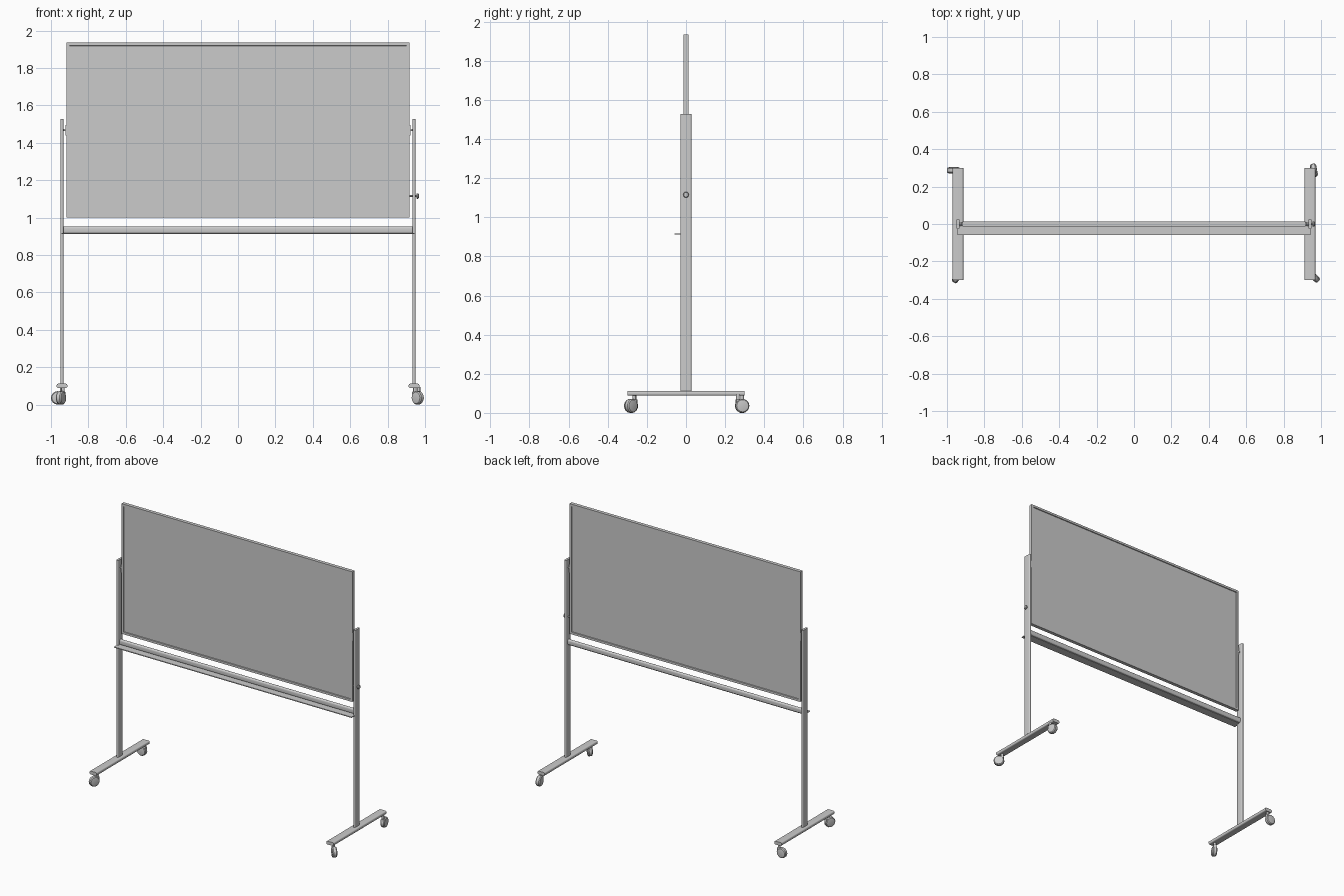
import bpy, bmesh, math
from mathutils import Vector, Matrix

if "Cube" in bpy.data.objects:
    bpy.data.objects.remove(bpy.data.objects["Cube"])


def finish(bm, name, smooth=True):
    bmesh.ops.recalc_face_normals(bm, faces=bm.faces)
    me = bpy.data.meshes.new(name)
    bm.to_mesh(me)
    bm.free()
    ob = bpy.data.objects.new(name, me)
    bpy.context.collection.objects.link(ob)
    if smooth:
        bpy.ops.object.select_all(action='DESELECT')
        bpy.context.view_layer.objects.active = ob
        ob.select_set(True)
        bpy.ops.object.shade_smooth_by_angle(angle=math.radians(35))
    return ob


def box(name, lo, hi):
    bm = bmesh.new()
    lo, hi = Vector(lo), Vector(hi)
    size = hi - lo
    bmesh.ops.create_cube(bm, size=1, matrix=Matrix.Translation((lo + hi) / 2) @ Matrix.Diagonal((*size, 1)))
    return finish(bm, name, False)


def tube(name, start, end, u, v, w, h, r, seg=5):
    """Bar with a rounded-rectangle section, w along u and h along v."""
    bm = bmesh.new()
    start, end, u, v = map(Vector, (start, end, u, v))
    ring = []
    for q, (sx, sy) in enumerate(((1, 1), (-1, 1), (-1, -1), (1, -1))):
        for i in range(seg + 1):
            a = math.radians(90 * q + 90 * i / seg)
            ring.append(u * (sx * (w / 2 - r) + r * math.cos(a)) + v * (sy * (h / 2 - r) + r * math.sin(a)))
    face = bm.faces.new([bm.verts.new(start + p) for p in ring])
    ext = bmesh.ops.extrude_face_region(bm, geom=[face])
    bmesh.ops.translate(bm, verts=[g for g in ext['geom'] if isinstance(g, bmesh.types.BMVert)], vec=end - start)
    if face.is_valid and len(bm.faces) == len(ring) + 1:
        bm.faces.new([e for e in face.verts])
    return finish(bm, name)


def lathe(name, profile, loc, axis, n=20):
    """Revolve (radius, height) points, joined ring by ring, around axis."""
    bm = bmesh.new()
    rot = Vector(axis).to_track_quat('Z', 'Y').to_matrix()
    rings = []
    for r, z in profile:
        rings.append([bm.verts.new(Vector(loc) + rot @ Vector((r * math.cos(2 * math.pi * i / n),
                      r * math.sin(2 * math.pi * i / n), z))) for i in range(n)])
    for a, b in zip(rings, rings[1:]):
        for i in range(n):
            bm.faces.new((a[i], a[(i + 1) % n], b[(i + 1) % n], b[i]))
    bm.faces.new(rings[0])
    bm.faces.new(rings[-1])
    return finish(bm, name)


X, Y, Z = (1, 0, 0), (0, 1, 0), (0, 0, 1)

# Board: frame with a recessed panel on both faces
W, Z0, Z1, T, F = 0.917, 1.0, 1.935, 0.0125, 0.022
bm = bmesh.new()
bmesh.ops.create_cube(bm, size=1, matrix=Matrix.Translation((0, 0, (Z0 + Z1) / 2)) @ Matrix.Diagonal((2 * W, 2 * T, Z1 - Z0, 1)))
bm.normal_update()
sides = [f for f in bm.faces if abs(f.normal.y) > 0.9]
bmesh.ops.inset_individual(bm, faces=sides, thickness=F)
bmesh.ops.inset_individual(bm, faces=sides, thickness=0.002, depth=-0.006)
finish(bm, "board", False)

# Tray and crossbar
tube("crossbar", (-0.936, 0, 0.933), (0.936, 0, 0.933), Y, Z, 0.022, 0.038, 0.0105)
box("pen_tray", (-0.944, -0.06, 0.911), (0.944, 0.0, 0.917))

# Posts, feet and pivots on both sides
for s, side in ((-1, "left"), (1, "right")):
    x = 0.941 * s
    tube("post_" + side, (x, 0, 0.105), (x, 0, 1.527), X, Y, 0.016, 0.056, 0.0075)
    tube("foot_" + side, (x, -0.3, 0.1), (x, 0.3, 0.1), X, Z, 0.057, 0.024, 0.009)
    lathe("pivot_pin_" + side, [(0.006, 0), (0.006, 0.03)], (0.911 * s, 0, 1.468), (s, 0, 0), 12)
    box("pivot_plate_" + side, (min(0.916 * s, 0.921 * s), -0.011, 1.44),
        (max(0.916 * s, 0.921 * s), 0.011, 1.495))

# Locking knob on the right post
lathe("lock_knob", [(0.005, 0), (0.005, 0.037), (0.012, 0.038), (0.0145, 0.041), (0.0145, 0.046), (0.011, 0.05)],
      (0.917, 0, 1.115), X, 16)

# Casters: wheel centre and heading in degrees, each swivelled differently
casters = {"front_left": (-0.946, -0.281, -117), "back_left": (-0.964, 0.287, 180),
           "front_right": (0.961, -0.28, -45), "back_right": (0.962, 0.287, 100)}
R, HW = 0.036, 0.017
for name, (x, y, deg) in casters.items():
    a = math.radians(deg)
    d = Vector((math.cos(a), math.sin(a), 0))
    axis = Vector((-d.y, d.x, 0))
    c = Vector((x, y, R))
    lathe("wheel_" + name, [(0.022, -HW), (0.031, -HW + 0.002), (R, -0.009), (R, 0.009), (0.031, HW - 0.002), (0.022, HW)],
          c, axis, 16)
    stem = c - d * 0.022
    lathe("stem_" + name, [(0.009, 0), (0.009, 0.05)], (stem.x, stem.y, 0.043), Z, 12)
    # Hood bridging stem and wheel
    tube("hood_" + name, c - d * 0.032 + Vector((0, 0, 0.022)), c + Vector((0, 0, 0.022)), axis, Z, 0.022, 0.022, 0.005, 3)
